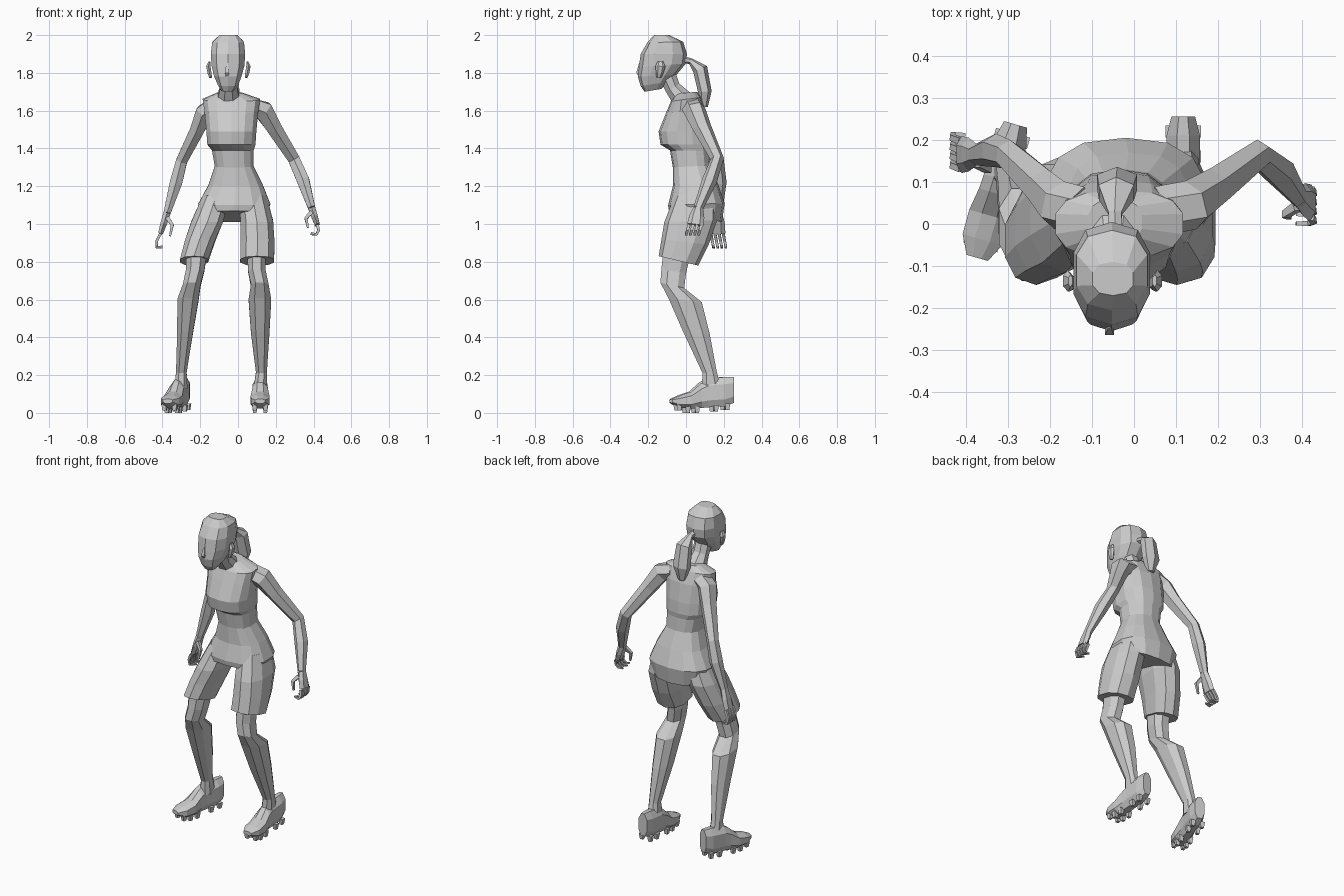
import bpy, bmesh, math
from mathutils import Vector, Matrix


def power(v, p):
    return math.copysign(abs(v) ** p, v)


def circle(n, p):
    return [(power(math.cos(a), p), power(math.sin(a), p))
            for a in (2 * math.pi * (i + 0.5) / n for i in range(n))]


def skin(name, rings):
    """Join rings of points into a closed faceted mesh."""
    bm = bmesh.new()
    vs = [[bm.verts.new(p) for p in r] for r in rings]
    n = len(vs[0])
    for a, b in zip(vs, vs[1:]):
        for i in range(n):
            j = (i + 1) % n
            bm.faces.new((a[i], a[j], b[j], b[i]))
    bm.faces.new(vs[0])
    bm.faces.new(vs[-1])
    bmesh.ops.recalc_face_normals(bm, faces=bm.faces)
    me = bpy.data.meshes.new(name)
    bm.to_mesh(me)
    bm.free()
    ob = bpy.data.objects.new(name, me)
    bpy.context.collection.objects.link(ob)
    return ob


def body(name, sections, n=12, p=0.85):
    """Sections are (x0, x1, y0, y1, z front, z back)."""
    rings = []
    for x0, x1, y0, y1, zf, zb in sections:
        rings.append([((x0 + x1) / 2 + c * (x1 - x0) / 2,
                       (y0 + y1) / 2 + s * (y1 - y0) / 2,
                       (zf + zb) / 2 + s * (zb - zf) / 2) for c, s in circle(n, p)])
    return skin(name, rings)


def tube(name, points, n=6):
    """Points are (x, y, z, half width, half depth), rings square to the path."""
    pts = [Vector(q[:3]) for q in points]
    rings = []
    for i, q in enumerate(points):
        d = pts[min(i + 1, len(pts) - 1)] - pts[max(i - 1, 0)]
        d.normalize()
        u = d.cross(Vector((0, 1, 0))).normalized()
        v = d.cross(u)
        rings.append([pts[i] + u * c * q[3] + v * s * q[4] for c, s in circle(n, 1)])
    return skin(name, rings)


# Torso with chest, waist and seat
body("torso", [
    (-0.11, 0.02, -0.05, 0.06, 1.69, 1.70),
    (-0.19, 0.12, -0.08, 0.08, 1.65, 1.67),
    (-0.18, 0.11, -0.105, 0.105, 1.59, 1.60),
    (-0.17, 0.10, -0.145, 0.125, 1.49, 1.49),
    (-0.165, 0.095, -0.135, 0.13, 1.42, 1.42),
    (-0.14, 0.085, -0.085, 0.125, 1.39, 1.39),
    (-0.125, 0.085, -0.07, 0.13, 1.30, 1.31),
    (-0.16, 0.135, -0.07, 0.17, 1.20, 1.21),
    (-0.215, 0.175, -0.095, 0.205, 1.10, 1.11),
    (-0.19, 0.15, -0.09, 0.19, 1.07, 1.01)], 14, 0.8)

# Head, nose, ears, neck
body("head", [
    (-0.10, 0.0, -0.17, -0.09, 2.0, 2.0),
    (-0.14, 0.035, -0.205, -0.015, 1.96, 1.965),
    (-0.148, 0.042, -0.24, 0.005, 1.90, 1.90),
    (-0.143, 0.037, -0.25, 0.0, 1.83, 1.85),
    (-0.13, 0.022, -0.255, -0.05, 1.78, 1.79),
    (-0.11, 0.005, -0.24, -0.09, 1.73, 1.755),
    (-0.09, -0.02, -0.22, -0.13, 1.70, 1.715)], 10, 0.8)
tube("nose", [(-0.058, -0.242, 1.85, 0.006, 0.01),
              (-0.058, -0.252, 1.80, 0.015, 0.016),
              (-0.058, -0.245, 1.785, 0.01, 0.01)], 4)
for x, side in ((-0.145, -1), (0.043, 1)):
    tube("ear", [(x, -0.145, 1.775, 0.008, 0.012),
                 (x + side * 0.006, -0.14, 1.80, 0.012, 0.02),
                 (x + side * 0.012, -0.135, 1.835, 0.013, 0.026),
                 (x + side * 0.006, -0.135, 1.86, 0.006, 0.015)])
tube("neck", [(-0.05, -0.10, 1.79, 0.05, 0.05), (-0.05, -0.07, 1.72, 0.05, 0.045),
              (-0.05, -0.015, 1.655, 0.068, 0.06)], 8)

# Ponytail
tube("ponytail", [(-0.045, -0.02, 1.87, 0.02, 0.02), (-0.045, 0.025, 1.862, 0.018, 0.016),
                  (-0.042, 0.075, 1.82, 0.048, 0.04), (-0.04, 0.10, 1.70, 0.055, 0.036),
                  (-0.04, 0.095, 1.62, 0.022, 0.02)], 6)

# Arms
tube("right_arm", [
    (0.06, 0.03, 1.625, 0.05, 0.06), (0.135, 0.045, 1.60, 0.058, 0.06),
    (0.19, 0.085, 1.51, 0.046, 0.05), (0.295, 0.165, 1.345, 0.036, 0.036),
    (0.345, 0.125, 1.23, 0.038, 0.04), (0.39, 0.065, 1.085, 0.022, 0.026)], 6)
tube("left_arm", [
    (-0.13, 0.03, 1.625, 0.05, 0.06), (-0.178, 0.045, 1.59, 0.052, 0.06),
    (-0.215, 0.085, 1.50, 0.043, 0.05), (-0.298, 0.165, 1.335, 0.034, 0.036),
    (-0.328, 0.175, 1.22, 0.038, 0.04), (-0.375, 0.165, 1.06, 0.022, 0.026)], 6)


# Hands: palm, thumb and four curled fingers
def hand(label, wrist, knuckle, tip, side):
    w, k, t = Vector(wrist), Vector(knuckle), Vector(tip)
    m = w.lerp(k, 0.5)
    tube(label + "_palm", [(*w, 0.022, 0.026), (*m, 0.02, 0.04), (*k, 0.015, 0.044)], 6)
    for i in range(4):
        off = Vector((0, 0.032 - i * 0.022, 0))
        mid = k.lerp(t, 0.55) + Vector((side * 0.01, 0, 0))
        curl = t + Vector((-side * 0.03, 0, 0.008 * (i % 2)))
        tube(label + "_finger", [(*(p + off), r, r) for p, r in
                                 ((k, 0.011), (mid, 0.010), (t, 0.009), (curl, 0.006))], 4)
    tube(label + "_thumb", [(*(w.lerp(k, 0.25) + Vector((-side * 0.01, -0.02, 0))), 0.015, 0.015),
                            (*(m + Vector((-side * 0.045, -0.035, -0.01))), 0.012, 0.012),
                            (*(k + Vector((-side * 0.05, -0.035, -0.015))), 0.007, 0.007)], 4)


hand("right_hand", (0.39, 0.065, 1.085), (0.42, 0.05, 0.995), (0.415, 0.035, 0.945), 1)
hand("left_hand", (-0.375, 0.165, 1.06), (-0.41, 0.165, 0.95), (-0.43, 0.18, 0.875), -1)

# Shorts legs and lower legs share depth profiles, widths differ per side
SHORTS = [(-0.06, 0.16, 1.15, 1.15), (-0.115, 0.165, 1.01, 1.02),
          (-0.13, 0.12, 0.92, 0.89), (-0.145, 0.065, 0.83, 0.78)]
LEG = [(-0.125, 0.03, 0.86, 0.84), (-0.135, 0.005, 0.76, 0.74), (-0.14, -0.005, 0.69, 0.66),
       (-0.10, 0.09, 0.61, 0.585), (-0.02, 0.13, 0.43, 0.42), (0.085, 0.165, 0.21, 0.22),
       (0.08, 0.19, 0.13, 0.13)]
WIDTHS = {
    "left": ([(-0.19, -0.04), (-0.25, -0.075), (-0.285, -0.12), (-0.31, -0.155)],
             [(-0.28, -0.16), (-0.28, -0.175), (-0.295, -0.195), (-0.325, -0.205),
              (-0.325, -0.235), (-0.33, -0.27), (-0.34, -0.265)]),
    "right": ([(0.0, 0.155), (0.01, 0.19), (0.01, 0.197), (0.008, 0.195)],
              [(0.045, 0.15), (0.05, 0.15), (0.065, 0.165), (0.052, 0.18),
               (0.065, 0.17), (0.093, 0.155), (0.08, 0.155)])}
for side, (wide, slim) in WIDTHS.items():
    body(side + "_shorts_leg", [w + d for w, d in zip(wide, SHORTS)], 10)
    body(side + "_leg", [w + d for w, d in zip(slim, LEG)], 8)

# Shoes: stations of (y, bottom, top, half width), with sole lugs
SHOE = [(0.255, 0.05, 0.195, 0.03), (0.21, 0.03, 0.195, 0.042), (0.12, 0.025, 0.185, 0.042),
        (0.085, 0.022, 0.165, 0.044), (0.03, 0.02, 0.115, 0.053), (-0.03, 0.026, 0.095, 0.052),
        (-0.075, 0.05, 0.075, 0.028)]
for side, x, y, turn in (("left", -0.305, -0.015, -16), ("right", 0.117, 0.0, 0)):
    pivot = Matrix.Translation((x, y + 0.17, 0)) @ Matrix.Rotation(math.radians(turn), 4, 'Z')
    pieces = [skin(side + "_shoe", [
        [(c * hw * (0.72 if s > 0.5 else 1), py - 0.17, (b + t) / 2 + s * (t - b) / 2)
         for c, s in circle(8, 0.75)] for py, b, t, hw in SHOE])]
    for py, z in ((0.22, 0.015), (0.16, 0.008), (0.06, 0.0), (0.01, 0.0), (-0.035, 0.012)):
        for lx in (-0.028, 0.028):
            pieces.append(skin(side + "_sole_lug", [
                [(lx + c * r, py - 0.17 + s * r, z + h) for c, s in circle(4, 1)]
                for h, r in ((0, 0.013), (0.035, 0.02))]))
    for ob in pieces:
        ob.data.transform(pivot)
